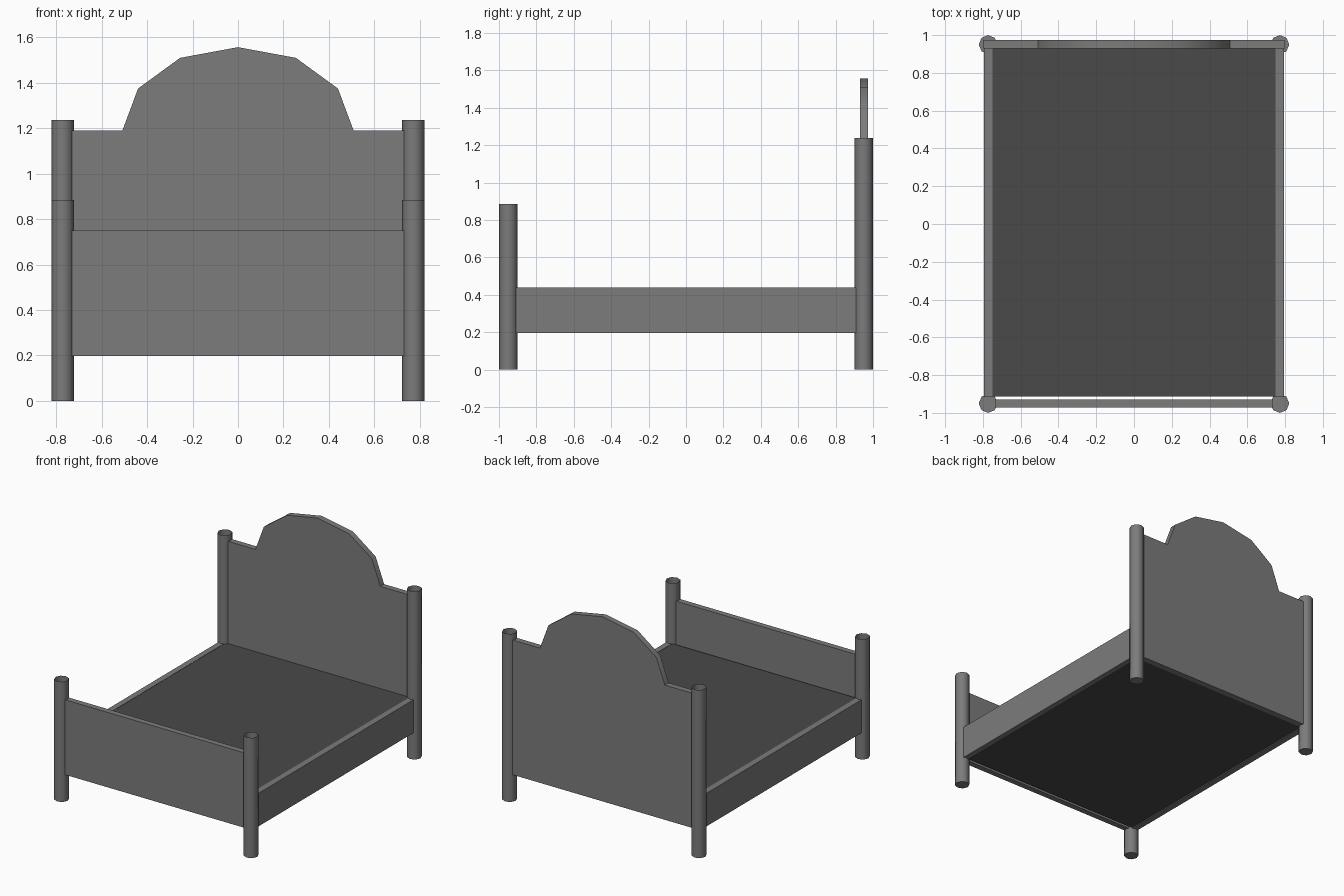
import bpy, bmesh, math

if "Cube" in bpy.data.objects:
    bpy.data.objects.remove(bpy.data.objects["Cube"])

FRAME = (0.2, 0.2, 0.2, 1)
BASE = (0.067, 0.067, 0.067, 1)


def material(name, color):
    mat = bpy.data.materials.new(name)
    mat.diffuse_color = color
    mat.use_nodes = True
    mat.node_tree.nodes["Principled BSDF"].inputs["Base Color"].default_value = mat.diffuse_color
    return mat


frame_mat = material("frame_grey", FRAME)
base_mat = material("base_grey", BASE)


def finish(bm, name, mat=frame_mat, smooth=None):
    bmesh.ops.recalc_face_normals(bm, faces=bm.faces)
    me = bpy.data.meshes.new(name)
    bm.to_mesh(me)
    bm.free()
    me.materials.append(mat)
    ob = bpy.data.objects.new(name, me)
    bpy.context.collection.objects.link(ob)
    if smooth:
        bpy.ops.object.select_all(action='DESELECT')
        ob.select_set(True)
        bpy.context.view_layer.objects.active = ob
        bpy.ops.object.shade_smooth_by_angle(angle=math.radians(smooth))


def extrude(bm, face, vec, open_end=False):
    geom = bmesh.ops.extrude_face_region(bm, geom=[face], use_keep_orig=True)["geom"]
    bmesh.ops.translate(bm, vec=vec, verts=[g for g in geom if isinstance(g, bmesh.types.BMVert)])
    if open_end:
        bmesh.ops.delete(bm, geom=[g for g in geom if isinstance(g, bmesh.types.BMFace)],
                         context='FACES_ONLY')


def box(name, x0, x1, y0, y1, z0, z1, mat=frame_mat):
    bm = bmesh.new()
    bmesh.ops.create_cube(bm, size=1)
    bmesh.ops.scale(bm, vec=(x1 - x0, y1 - y0, z1 - z0), verts=bm.verts)
    bmesh.ops.translate(bm, vec=((x0 + x1) / 2, (y0 + y1) / 2, (z0 + z1) / 2), verts=bm.verts)
    finish(bm, name, mat)


def post(name, x, y, height):
    # open-topped eight-sided tube with a closed foot
    bm = bmesh.new()
    foot = bm.faces.new([bm.verts.new((x + 0.05 * math.cos(i * math.pi / 4),
                                       y + 0.05 * math.sin(i * math.pi / 4), 0))
                         for i in range(8)])
    extrude(bm, foot, (0, 0, height), open_end=True)
    finish(bm, name, smooth=50)


# Posts and side rails
for side, s in (("left", -1), ("right", 1)):
    post(f"foot_post_{side}", s * 0.772, -0.95, 0.885)
    post(f"head_post_{side}", s * 0.772, 0.95, 1.237)
    xs = sorted((s * 0.75, s * 0.794))
    box(f"side_rail_{side}", *xs, -0.915, 0.93, 0.196, 0.44)

# Footboard and mattress base
box("footboard", -0.735, 0.735, -0.971, -0.928, 0.198, 0.75)
box("mattress_base", -0.75, 0.75, -0.914, 0.93, 0.203, 0.438, base_mat)

# Headboard with smooth-shaded arch
half = [(0.797, 0.198), (0.797, 1.19), (0.509, 1.19), (0.44, 1.375), (0.255, 1.51)]
outline = half + [(0, 1.557)] + [(-x, z) for x, z in reversed(half)]
bm = bmesh.new()
front = bm.faces.new([bm.verts.new((x, 0.929, z)) for x, z in outline])
extrude(bm, front, (0, 0.044, 0))
finish(bm, "headboard", smooth=40)
